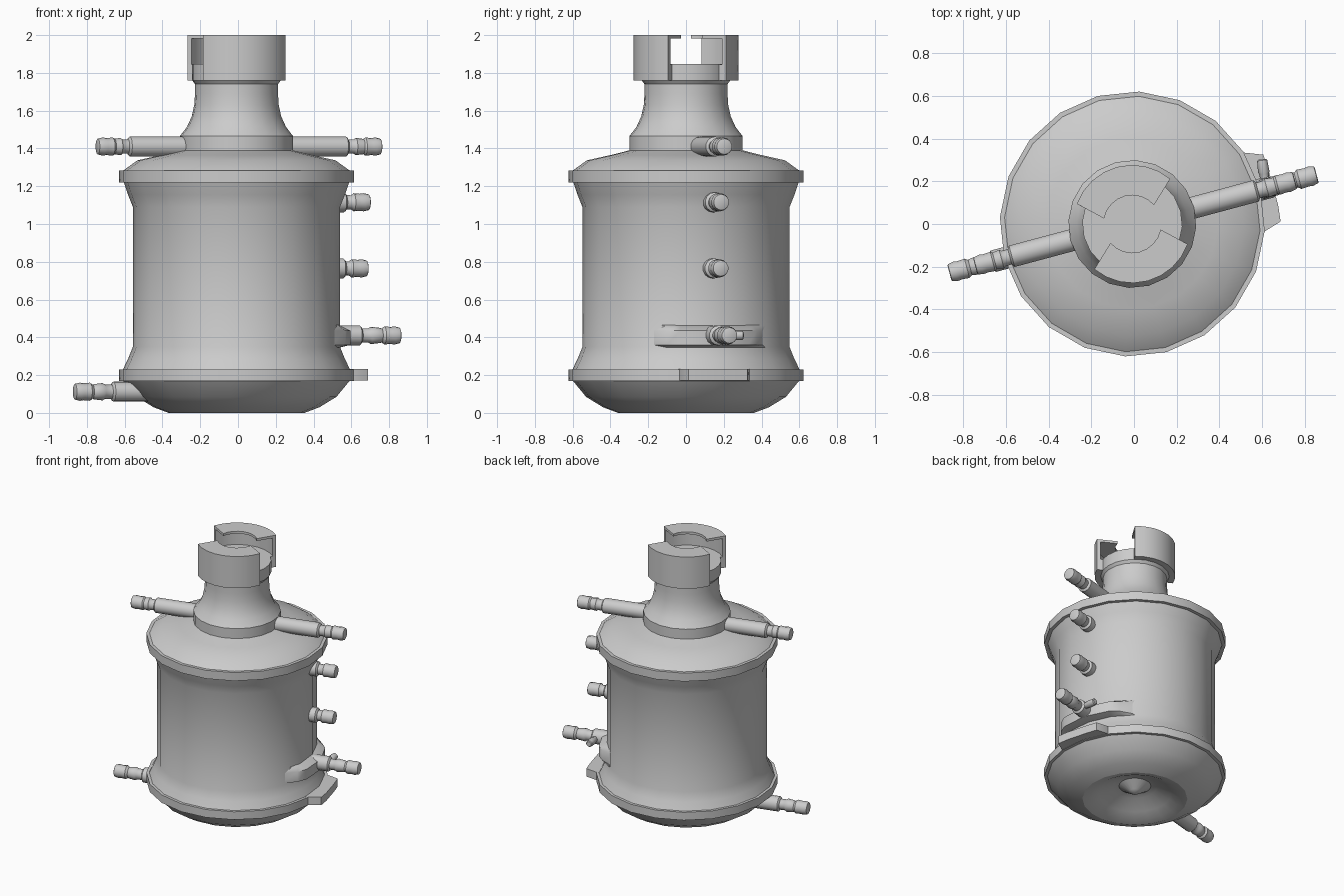
import bpy, bmesh, math
from mathutils import Matrix, Vector

if "Cube" in bpy.data.objects:
    bpy.data.objects.remove(bpy.data.objects["Cube"])

CX = -0.008                      # axis of the canister
TURN = math.radians(15)          # direction of the pipes


def finish(name, bm, angle=32):
    bmesh.ops.remove_doubles(bm, verts=bm.verts, dist=1e-5)
    bmesh.ops.recalc_face_normals(bm, faces=bm.faces)
    me = bpy.data.meshes.new(name)
    bm.to_mesh(me)
    bm.free()
    ob = bpy.data.objects.new(name, me)
    bpy.context.collection.objects.link(ob)
    bpy.ops.object.select_all(action='DESELECT')
    ob.select_set(True)
    bpy.context.view_layer.objects.active = ob
    bpy.ops.object.shade_smooth_by_angle(angle=math.radians(angle))
    return ob


def lathe(name, profile, sides, matrix, angle=32):
    """Revolve (radius, height) points around local z."""
    bm = bmesh.new()
    rings = []
    for r, z in profile:
        rings.append([bm.verts.new(matrix @ Vector((r * math.cos(a), r * math.sin(a), z)))
                      for a in (2 * math.pi * i / sides for i in range(sides))]
                     if r > 0 else [bm.verts.new(matrix @ Vector((0, 0, z)))] * sides)
    for lo, hi in zip(rings, rings[1:]):
        for i in range(sides):
            j = (i + 1) % sides
            quad = list(dict.fromkeys([lo[i], lo[j], hi[j], hi[i]]))
            bm.faces.new(quad)
    return finish(name, bm, angle)


def prism(bm, outline, z0, z1):
    """Closed extrusion of an xy outline."""
    lo = [bm.verts.new((x, y, z0)) for x, y in outline]
    hi = [bm.verts.new((x, y, z1)) for x, y in outline]
    bm.faces.new(lo)
    bm.faces.new(hi)
    for i in range(len(lo)):
        j = (i + 1) % len(lo)
        bm.faces.new((lo[i], lo[j], hi[j], hi[i]))


def axis(direction, z):
    """Matrix whose local z runs radially outward at height z."""
    return (Matrix.Translation((CX, 0, z)) @ Matrix.Rotation(direction, 4, 'Z')
            @ Matrix.Rotation(math.pi / 2, 4, 'Y'))


def pipe(name, direction, z, start, sleeve_end, tip):
    """Thick sleeve followed by a barbed hose nozzle."""
    s = sleeve_end
    n = tip - s
    profile = [(0, start), (0.053, start), (0.053, s - 0.005), (0.048, s), (0.038, s + 0.005)]
    if n > 0.15:
        profile += [(0.038, s + n * .2), (0.046, s + n * .26), (0.04, s + n * .5)]
    profile += [(0.037, tip - 0.1), (0.048, tip - 0.085), (0.045, tip - 0.05),
                (0.048, tip - 0.03), (0.042, tip - 0.003), (0.036, tip), (0, tip)]
    lathe(name, profile, 14, axis(direction, z), 40)


# Main canister with flanges, shoulder, neck and dimpled base
upright = Matrix.Translation((CX, 0, 0)) @ Matrix.Rotation(TURN, 4, 'Z')
lathe("canister_body", [
    (0, 0.03), (0.04, 0.055), (0.11, 0.1), (0.15, 0.09), (0.25, 0.04), (0.31, 0.01),
    (0.36, 0), (0.44, 0.03), (0.53, 0.085), (0.6, 0.17), (0.622, 0.17), (0.622, 0.23),
    (0.602, 0.23), (0.575, 0.285), (0.549, 0.35), (0.549, 1.09), (0.575, 1.155),
    (0.597, 1.22), (0.622, 1.22), (0.622, 1.283), (0.6, 1.283), (0.525, 1.337),
    (0.4, 1.365), (0.3, 1.39), (0.3, 1.465), (0.262, 1.515), (0.237, 1.57),
    (0.224, 1.63), (0.22, 1.69), (0.22, 1.74), (0.235, 1.76), (0.235, 1.847),
    (0, 1.847)], 20, upright)


# Two locking jaws on the neck: base, wall and thin lid lip
def sector(mid, r_out, half_out, r_in, half_in, steps=8):
    pts = []
    for r, h, sgn in ((r_out, half_out, 1), (r_in, half_in, -1)):
        for i in range(steps + 1):
            a = math.radians(mid + sgn * h * (2 * i / steps - 1))
            pts.append((CX + r * math.cos(a), r * math.sin(a)))
    return pts


for label, mid in (("rear", 105), ("front", 285)):
    bm = bmesh.new()
    prism(bm, sector(mid, 0.277, 55, 0.2, 58), 1.76, 1.845)
    prism(bm, sector(mid, 0.277, 55, 0.252, 56), 1.845, 1.982)
    prism(bm, sector(mid, 0.277, 55, 0.135, 64), 1.982, 2.0)
    finish(label + "_neck_jaw", bm)

# Hose connections
pipe("upper_right_pipe", TURN, 1.41, 0.2, 0.605, 0.79)
pipe("upper_left_pipe", TURN + math.pi, 1.41, 0.2, 0.59, 0.763)
pipe("base_left_pipe", TURN + math.pi, 0.112, 0.35, 0.68, 0.888)
pipe("lower_side_pipe", TURN, 0.41, 0.45, 0.68, 0.895)
pipe("middle_side_nozzle", TURN, 0.765, 0.45, 0.59, 0.715)
pipe("high_side_nozzle", TURN, 1.115, 0.45, 0.595, 0.727)

# Small branch tube on the lower side pipe
branch = (Matrix.Translation((0.605, 0.16, 0.41)) @ Matrix.Rotation(math.radians(-80), 4, 'X'))
branch = Matrix.Translation((0.62, 0.165, 0.41)) @ Matrix.Rotation(math.radians(8), 4, 'Z') \
    @ Matrix.Rotation(-math.pi / 2, 4, 'X')
lathe("branch_tube", [(0, 0), (0.022, 0), (0.022, 0.07), (0.027, 0.08), (0.024, 0.135),
                      (0.018, 0.14), (0, 0.14)], 10, branch, 40)

# Raised rib wrapping the lower wall, fading out at both ends
bm = bmesh.new()
rows = []
for deg, r in ((-21, 0.535), (-10, 0.585), (-3, 0.605), (15, 0.612), (33, 0.605), (40, 0.585), (51, 0.535)):
    a = math.radians(deg)
    rows.append([bm.verts.new((CX + q * math.cos(a), q * math.sin(a), z))
                 for q, z in ((0.5, 0.34), (0.545, 0.345), (r, 0.36), (r, 0.435), (0.545, 0.465), (0.5, 0.47))])
for a, b in zip(rows, rows[1:]):
    for i in range(6):
        j = (i + 1) % 6
        bm.faces.new((a[i], a[j], b[j], b[i]))
bm.faces.new(rows[0])
bm.faces.new(rows[-1])
finish("lower_wall_rib", bm, 40)

# Widened tab of the lower flange under the side pipe
bm = bmesh.new()
prism(bm, [(0.45, -0.05), (0.605, -0.04), (0.688, 0.012), (0.676, 0.09), (0.635, 0.24),
           (0.607, 0.325), (0.515, 0.335), (0.42, 0.3)], 0.172, 0.232)
finish("flange_tab", bm)
